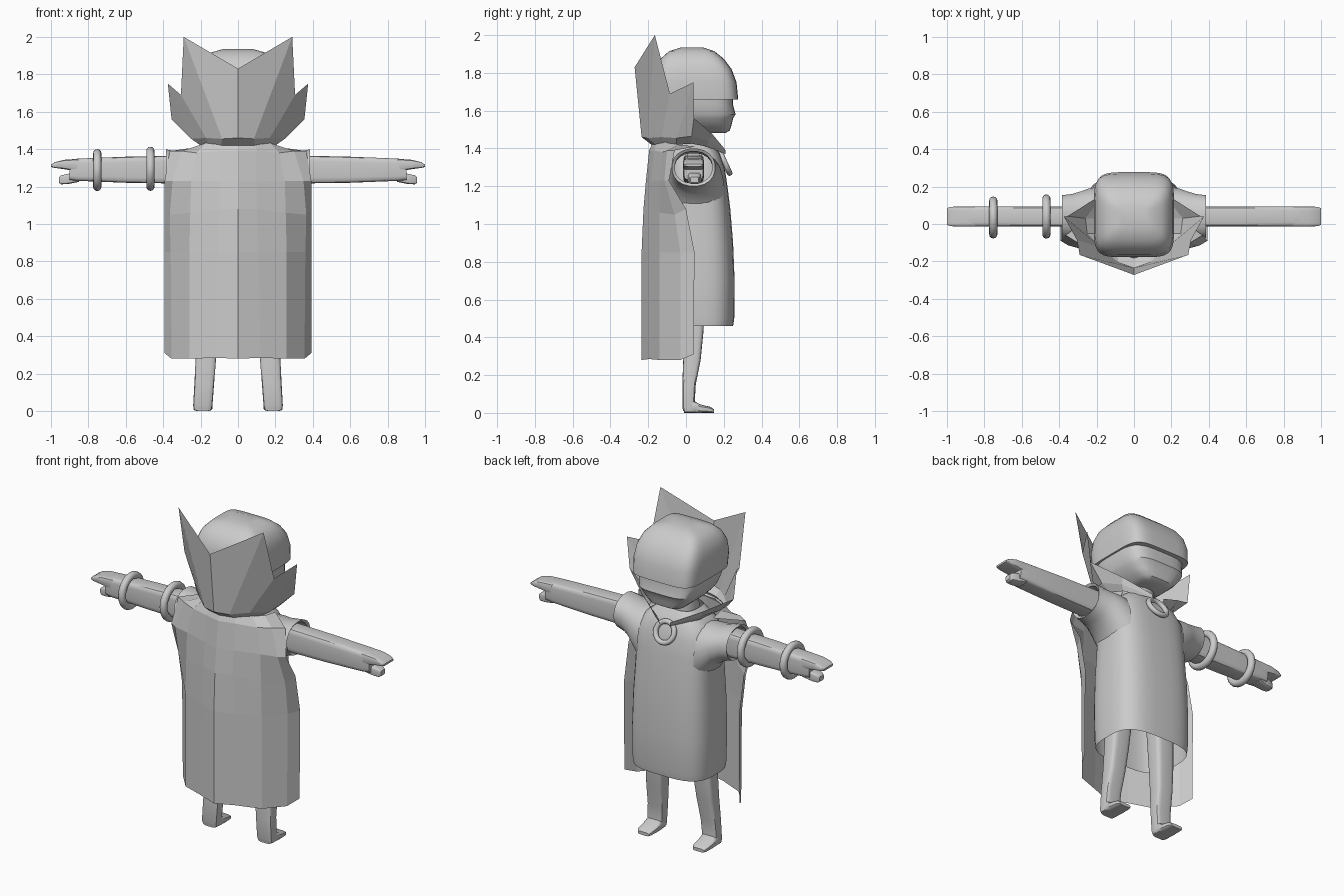
import bpy, bmesh, math
from mathutils import Vector, Matrix

grey = bpy.data.materials.new("plain_grey")
grey.diffuse_color = (0.6, 0.6, 0.6, 1)


def finish(name, bm, smooth=True, mirror=False):
    bmesh.ops.recalc_face_normals(bm, faces=bm.faces)
    me = bpy.data.meshes.new(name)
    bm.to_mesh(me)
    bm.free()
    if smooth:
        me.shade_smooth()
        me.set_sharp_from_angle(angle=math.radians(35))
    me.materials.append(grey)
    ob = bpy.data.objects.new(name, me)
    bpy.context.collection.objects.link(ob)
    if mirror:
        mod = ob.modifiers.new("mirror", "MIRROR")
        mod.use_clip = True
        mod.merge_threshold = 0.0005
    return ob


def oval(a, b, n, steps):
    """Superellipse outline with half sizes a, b; larger n is boxier."""
    pts = []
    for i in range(steps):
        t = 2 * math.pi * (i + 0.5) / steps
        c, s = math.cos(t), math.sin(t)
        pts.append((a * math.copysign(abs(c) ** (2 / n), c),
                    b * math.copysign(abs(s) ** (2 / n), s)))
    return pts


def loft(name, rings, closed=True, cap=(True, True), **kw):
    bm = bmesh.new()
    rows = [[bm.verts.new(p) for p in r] for r in rings]
    k = len(rows[0])
    for r0, r1 in zip(rows, rows[1:]):
        for i in range(k if closed else k - 1):
            j = (i + 1) % k
            bm.faces.new((r0[i], r0[j], r1[j], r1[i]))
    if closed and cap[0]:
        bm.faces.new(rows[0])
    if closed and cap[1]:
        bm.faces.new(rows[-1])
    return finish(name, bm, **kw)


def upright(levels, n=4, steps=28, x=0, lean=0):
    """Rings from (z, half width, back y, front y); lean shifts x with height."""
    return [[(x + lean * z + u, (yb + yf) / 2 + v, z) for u, v in oval(hw, (yf - yb) / 2, n, steps)]
            for z, hw, yb, yf in levels]


def sideways(levels, n=6, steps=16):
    """Rings along x from (x, y centre, half y, low z, high z)."""
    return [[(x, y + u, (lo + hi) / 2 + v) for u, v in oval(hy, (hi - lo) / 2, n, steps)]
            for x, y, hy, lo, hi in levels]


# Head: overhanging hood on top, inset face with a soft ridge below
loft("head_cap", upright([(1.66, 0.195, -0.15, 0.25), (1.66, 0.21, -0.17, 0.277),
                          (1.75, 0.215, -0.178, 0.268), (1.82, 0.208, -0.165, 0.242),
                          (1.875, 0.188, -0.135, 0.2), (1.915, 0.15, -0.09, 0.15),
                          (1.935, 0.08, -0.025, 0.09)], n=5.2, steps=32))
loft("face", upright([(1.482, 0.08, 0.08, 0.21), (1.495, 0.11, 0.03, 0.232), (1.53, 0.15, -0.06, 0.243),
                      (1.56, 0.175, -0.1, 0.25), (1.58, 0.185, -0.12, 0.263),
                      (1.63, 0.197, -0.145, 0.25), (1.67, 0.2, -0.155, 0.25)], n=4, steps=32))
loft("neck", upright([(1.38, 0.1, -0.06, 0.13), (1.54, 0.09, -0.05, 0.12)], n=2, steps=16))

# Robe, open at the hem
loft("robe", upright([(0.46, 0.25, -0.125, 0.25), (0.5, 0.255, -0.13, 0.256), (0.7, 0.257, -0.135, 0.258),
                      (0.9, 0.253, -0.13, 0.25), (1.08, 0.245, -0.12, 0.235), (1.2, 0.245, -0.11, 0.22),
                      (1.3, 0.24, -0.1, 0.205), (1.37, 0.2, -0.09, 0.18), (1.41, 0.15, -0.07, 0.155),
                      (1.44, 0.11, -0.06, 0.13)], n=3.2, steps=32), cap=(False, False))

# Open sleeves
loft("sleeves", sideways([(0.19, 0.05, 0.15, 1.02, 1.38), (0.24, 0.05, 0.142, 1.1, 1.38),
                          (0.28, 0.045, 0.132, 1.155, 1.38), (0.33, 0.04, 0.122, 1.185, 1.39),
                          (0.385, 0.04, 0.115, 1.2, 1.4), (0.375, 0.04, 0.1, 1.215, 1.385),
                          (0.3, 0.04, 0.1, 1.215, 1.375)], n=2.2, steps=20),
     cap=(False, False), mirror=True)

# Arms with two-pronged hands
loft("arms", sideways([(0.25, 0.04, 0.055, 1.215, 1.368), (0.6, 0.04, 0.055, 1.22, 1.36),
                       (0.85, 0.04, 0.055, 1.23, 1.35), (0.9, 0.04, 0.05, 1.235, 1.345)]), mirror=True)
loft("fingers", sideways([(0.85, 0.04, 0.054, 1.28, 1.349), (0.93, 0.04, 0.054, 1.293, 1.343),
                          (0.98, 0.04, 0.052, 1.3, 1.33), (1.0, 0.04, 0.045, 1.305, 1.317)]), mirror=True)
loft("thumbs", sideways([(0.85, 0.045, 0.04, 1.225, 1.28), (0.91, 0.045, 0.032, 1.213, 1.268),
                         (0.945, 0.045, 0.028, 1.212, 1.26), (0.957, 0.045, 0.02, 1.22, 1.25)]), mirror=True)

# Legs and pointed feet
loft("legs", upright([(0.01, 0.048, -0.015, 0.05), (0.03, 0.052, -0.02, 0.045), (0.15, 0.053, -0.02, 0.052),
                      (0.28, 0.055, -0.015, 0.078), (0.42, 0.06, -0.01, 0.092), (0.7, 0.065, -0.01, 0.11)],
                     n=5, steps=16, x=0.19, lean=-0.065), mirror=True)
loft("feet", [[(0.188 + u, y, h / 2 + v) for u, v in oval(w, h / 2, 4, 12)]
              for y, w, h in ((-0.01, 0.048, 0.07), (0.04, 0.052, 0.065), (0.075, 0.052, 0.045),
                              (0.13, 0.048, 0.032), (0.147, 0.038, 0.02))], mirror=True)


def ring(name, centre, major, minor, rot):
    rings = []
    for i in range(32):
        a = 2 * math.pi * i / 32
        row = []
        for j in range(12):
            b = 2 * math.pi * j / 12
            r = major + minor * math.cos(b)
            row.append(Vector(centre) + rot @ Vector((r * math.cos(a), r * math.sin(a), minor * math.sin(b))))
        rings.append(row)
    ob = loft(name, rings + rings[:1], cap=(False, False))
    ob.modifiers.new("weld", "WELD").merge_threshold = 0.0001


# Two arm rings and the chest clasp
quarter = Matrix.Rotation(math.pi / 2, 3, 'Y')
ring("wrist_ring", (-0.752, 0.035, 1.288), 0.09, 0.022, quarter)
ring("elbow_ring", (-0.468, 0.04, 1.295), 0.096, 0.022, quarter)
ring("clasp", (0, 0.205, 1.325), 0.061, 0.015, Matrix.Rotation(math.radians(-65), 3, 'X'))

# Cape: half rows mirrored across the middle, folded to a shallow V
cape = [
    [(0, -.235, .28), (.12, -.195, .285), (.26, -.14, .28), (.355, -.03, .28), (.392, .04, .31)],
    [(0, -.235, .85), (.11, -.198, .85), (.26, -.14, .85), (.36, -.03, .85), (.392, .045, .85)],
    [(0, -.225, 1.08), (.1, -.195, 1.08), (.255, -.14, 1.06), (.365, -.06, 1.05), (.392, .0, 1.08)],
    [(0, -.212, 1.23), (.1, -.185, 1.23), (.25, -.14, 1.23), (.35, -.115, 1.23), (.392, -.09, 1.23)],
    [(0, -.195, 1.39), (.1, -.17, 1.39), (.22, -.125, 1.38), (.3, -.1, 1.39), (.365, -.06, 1.39)],
    [(0, -.175, 1.435), (.09, -.155, 1.435), (.17, -.11, 1.435), (.21, -.04, 1.42), (.22, .05, 1.41)],
]
loft("cape", cape, closed=False, smooth=False, mirror=True)

# Pointed standing collar, running forward to the clasp
low = [(0, -.17, 1.41), (.09, -.155, 1.415), (.16, -.11, 1.42), (.2, -.05, 1.42),
       (.2, .03, 1.425), (.17, .11, 1.41), (.03, .21, 1.37)]
mid = [(0, -.235, 1.46), (.085, -.205, 1.455), (.17, -.13, 1.46), (.25, -.05, 1.455),
       (.26, .03, 1.465), (.19, .12, 1.44), (.04, .21, 1.38)]
high = [(0, -.272, 1.83), (.29, -.165, 2.0), (.305, -.085, 1.69), (.375, .04, 1.75),
        (.355, .042, 1.56), (.2, .14, 1.475), (.04, .207, 1.395)]
loft("collar", [low, mid, high], closed=False, smooth=False, mirror=True)
